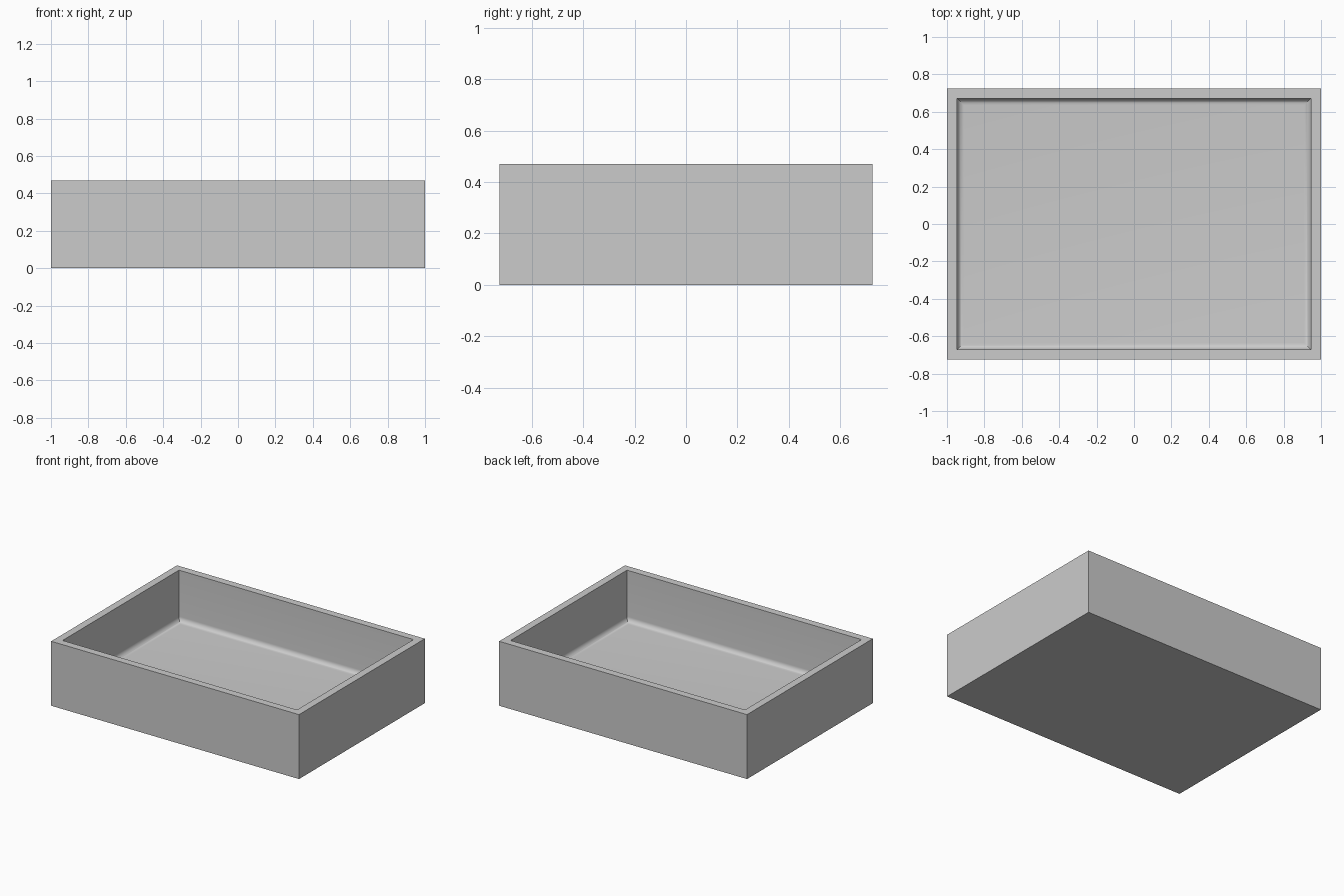
import bpy
import bmesh
import math

cube = bpy.data.objects.get("Cube")
if cube:
    bpy.data.objects.remove(cube, do_unlink=True)

LENGTH, WIDTH, HEIGHT = 2.0, 1.45, 0.47
WALL, FLOOR, FILLET = 0.054, 0.098, 0.036

# Plain grey material
grey = bpy.data.materials.new("plain grey")
grey.use_nodes = True
colour = (0.6, 0.6, 0.6, 1)
grey.diffuse_color = colour
grey.node_tree.nodes["Principled BSDF"].inputs["Base Color"].default_value = colour

# Solid block
bm = bmesh.new()
bmesh.ops.create_cube(bm, size=1)
bmesh.ops.scale(bm, vec=(LENGTH, WIDTH, HEIGHT), verts=bm.verts)
bmesh.ops.translate(bm, vec=(0, 0, HEIGHT / 2), verts=bm.verts)

# Rim and hollow
bm.normal_update()
top = max(bm.faces, key=lambda f: f.calc_center_median().z)
bmesh.ops.inset_region(bm, faces=[top], thickness=WALL, use_even_offset=True)
result = bmesh.ops.extrude_face_region(bm, geom=[top])
floor = next(g for g in result["geom"] if isinstance(g, bmesh.types.BMFace))
bmesh.ops.translate(bm, vec=(0, 0, FLOOR - HEIGHT), verts=floor.verts)
if top.is_valid:
    bmesh.ops.delete(bm, geom=[top], context='FACES_ONLY')

# Rounded joint between inner walls and floor
bmesh.ops.bevel(bm, geom=list(floor.edges), offset=FILLET, offset_type='OFFSET',
                segments=8, profile=0.5, affect='EDGES')
bmesh.ops.recalc_face_normals(bm, faces=bm.faces)

mesh = bpy.data.meshes.new("open_tray")
bm.to_mesh(mesh)
bm.free()
mesh.materials.append(grey)
tray = bpy.data.objects.new("open_tray", mesh)
bpy.context.collection.objects.link(tray)

# Smooth fillet, crisp box edges
bpy.ops.object.select_all(action='DESELECT')
tray.select_set(True)
bpy.context.view_layer.objects.active = tray
bpy.ops.object.shade_smooth_by_angle(angle=math.radians(30))
